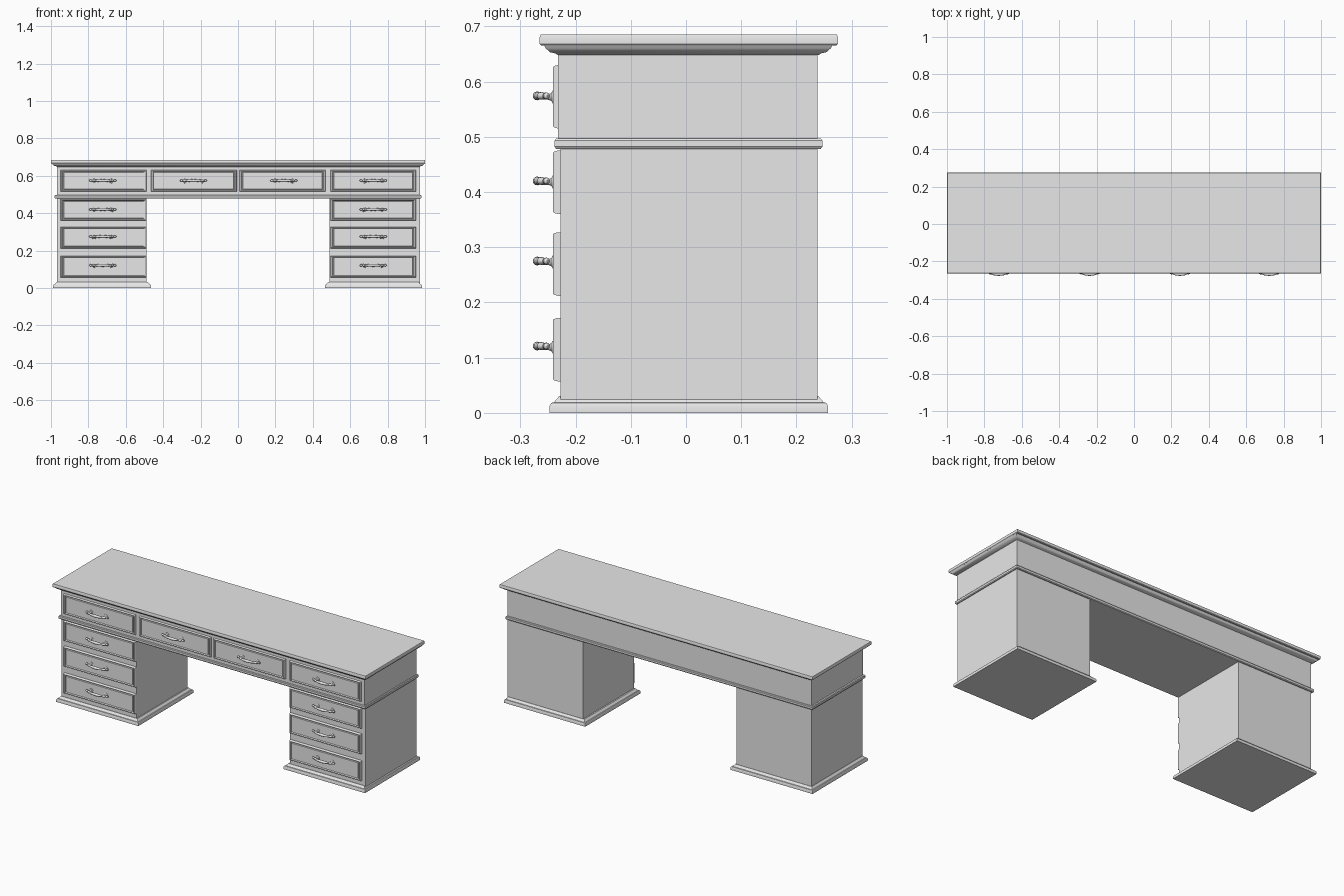
import bpy, bmesh, math
from mathutils import Matrix, Vector

cube = bpy.data.objects.get("Cube")
if cube:
    bpy.data.objects.remove(cube, do_unlink=True)

grey = bpy.data.materials.new("plain grey")
grey.use_nodes = True
grey.diffuse_color = (0.8, 0.8, 0.8, 1)
grey.node_tree.nodes["Principled BSDF"].inputs["Base Color"].default_value = (0.8, 0.8, 0.8, 1)


def finish(name, bm):
    """Turn a bmesh into a shaded object with the grey material."""
    bmesh.ops.recalc_face_normals(bm, faces=bm.faces)
    mesh = bpy.data.meshes.new(name)
    bm.to_mesh(mesh)
    bm.free()
    mesh.materials.append(grey)
    obj = bpy.data.objects.new(name, mesh)
    bpy.context.collection.objects.link(obj)
    bpy.ops.object.select_all(action='DESELECT')
    obj.select_set(True)
    bpy.context.view_layer.objects.active = obj
    bpy.ops.object.shade_smooth_by_angle(angle=math.radians(35))
    return obj


def bridge(bm, rings):
    """Skin closed rings of points and cap both ends."""
    loops = [[bm.verts.new(p) for p in ring] for ring in rings]
    n = len(loops[0])
    for a, b in zip(loops, loops[1:]):
        for i in range(n):
            j = (i + 1) % n
            bm.faces.new((a[i], a[j], b[j], b[i]))
    bm.faces.new(loops[0])
    bm.faces.new(loops[-1])


def tier(name, x0, x1, y0, y1, profile):
    """Rectangular block whose edge follows a profile of (overhang, height)."""
    bm = bmesh.new()
    bridge(bm, [[(x0 - o, y0 - o, z), (x1 + o, y0 - o, z),
                 (x1 + o, y1 + o, z), (x0 - o, y1 + o, z)] for o, z in profile])
    return finish(name, bm)


def drawer_front(name, x0, x1, z0, z1, back):
    """Raised front with a chamfered rim, a groove and a flat panel."""
    steps = [(0, 0, back), (0, 0, -0.232), (0.002, 0.002, -0.239), (0.004, 0.004, -0.241),
             (0.011, 0.006, -0.241), (0.013, 0.009, -0.234), (0.016, 0.011, -0.234),
             (0.018, 0.013, -0.239)]
    bm = bmesh.new()
    bridge(bm, [[(x0 + a, y, z0 + b), (x1 - a, y, z0 + b),
                 (x1 - a, y, z1 - b), (x0 + a, y, z1 - b)] for a, b, y in steps])
    return finish(name, bm)


def tube(bm, stations, sides=12):
    """Round bar through (x, y, z, radius) stations in a level plane."""
    pts = [Vector(s[:3]) for s in stations]
    rings = []
    for k, s in enumerate(stations):
        t = (pts[min(k + 1, len(pts) - 1)] - pts[max(k - 1, 0)]).normalized()
        side = t.cross(Vector((0, 0, 1)))
        rings.append([pts[k] + s[3] * (math.cos(a) * side + Vector((0, 0, math.sin(a))))
                      for a in (2 * math.pi * i / sides for i in range(sides))])
    bridge(bm, rings)


def handle(name, x, z):
    """Bowed pull with a swollen grip, ring beads, pointed ends and two posts."""
    half = [(0.072, -0.250, 0.002), (0.068, -0.252, 0.006), (0.062, -0.254, 0.006),
            (0.057, -0.256, 0.0035), (0.050, -0.260, 0.007), (0.044, -0.263, 0.007),
            (0.040, -0.264, 0.0045), (0.025, -0.268, 0.0065)]
    bow = [(-a, y, r) for a, y, r in half] + [(0, -0.2695, 0.008)] + half[::-1]
    bm = bmesh.new()
    tube(bm, [(x + a, y, z, r) for a, y, r in bow])
    for s in (-1, 1):
        tube(bm, [(x + s * 0.047, y, z - 0.002, r) for y, r in
                  ((-0.236, 0.013), (-0.241, 0.012), (-0.244, 0.007),
                   (-0.250, 0.005), (-0.262, 0.005))])
    return finish(name, bm)


# Pedestals and their moulded plinths
base = [(0, 0), (0, 0.013), (-0.003, 0.018), (-0.008, 0.019), (-0.010, 0.022), (-0.018, 0.031)]
for side, bx0, bx1, px0, px1 in (("right", -0.968, -0.488, -0.988, -0.464),
                                 ("left", 0.49, 0.972, 0.464, 0.984)):
    tier(side + "_pedestal", bx0, bx1, -0.227, 0.238, [(0, 0.005), (0, 0.485)])
    tier(side + "_plinth", px0, px1, -0.247, 0.257, base)

# Upper carcass with waist moulding
tier("upper_carcass", -0.968, 0.972, -0.232, 0.238, [(0, 0.479), (0, 0.66)])
tier("waist_moulding", -0.98, 0.98, -0.238, 0.247,
     [(-0.003, 0.478), (0, 0.482), (0, 0.493), (-0.003, 0.497)])

# Desk top with its cove below
tier("cove_moulding", -0.968, 0.972, -0.232, 0.24,
     [(0, 0.648), (0.005, 0.651), (0.014, 0.653), (0.022, 0.660), (0.026, 0.667)])
tier("desk_top", -1.0, 1.0, -0.265, 0.275,
     [(-0.003, 0.665), (0, 0.668), (0, 0.680), (-0.002, 0.685)])

# Drawers and pulls: one row of four, then three in each pedestal
columns = [(-0.948, -0.488), (-0.466, -0.006), (0.008, 0.468), (0.494, 0.952)]
rows = [(0.515, 0.630), (0.360, 0.475), (0.212, 0.327), (0.057, 0.172)]
pulls = [-0.723, -0.238, 0.245, 0.723]
pull_heights = [0.574, 0.420, 0.275, 0.121]
for r, (z0, z1) in enumerate(rows):
    for c, (x0, x1) in enumerate(columns):
        if r and c in (1, 2):
            continue
        label = "_row%d_column%d" % (r + 1, c + 1)
        drawer_front("drawer" + label, x0, x1, z0, z1, -0.225)
        handle("pull" + label, pulls[c], pull_heights[r])
